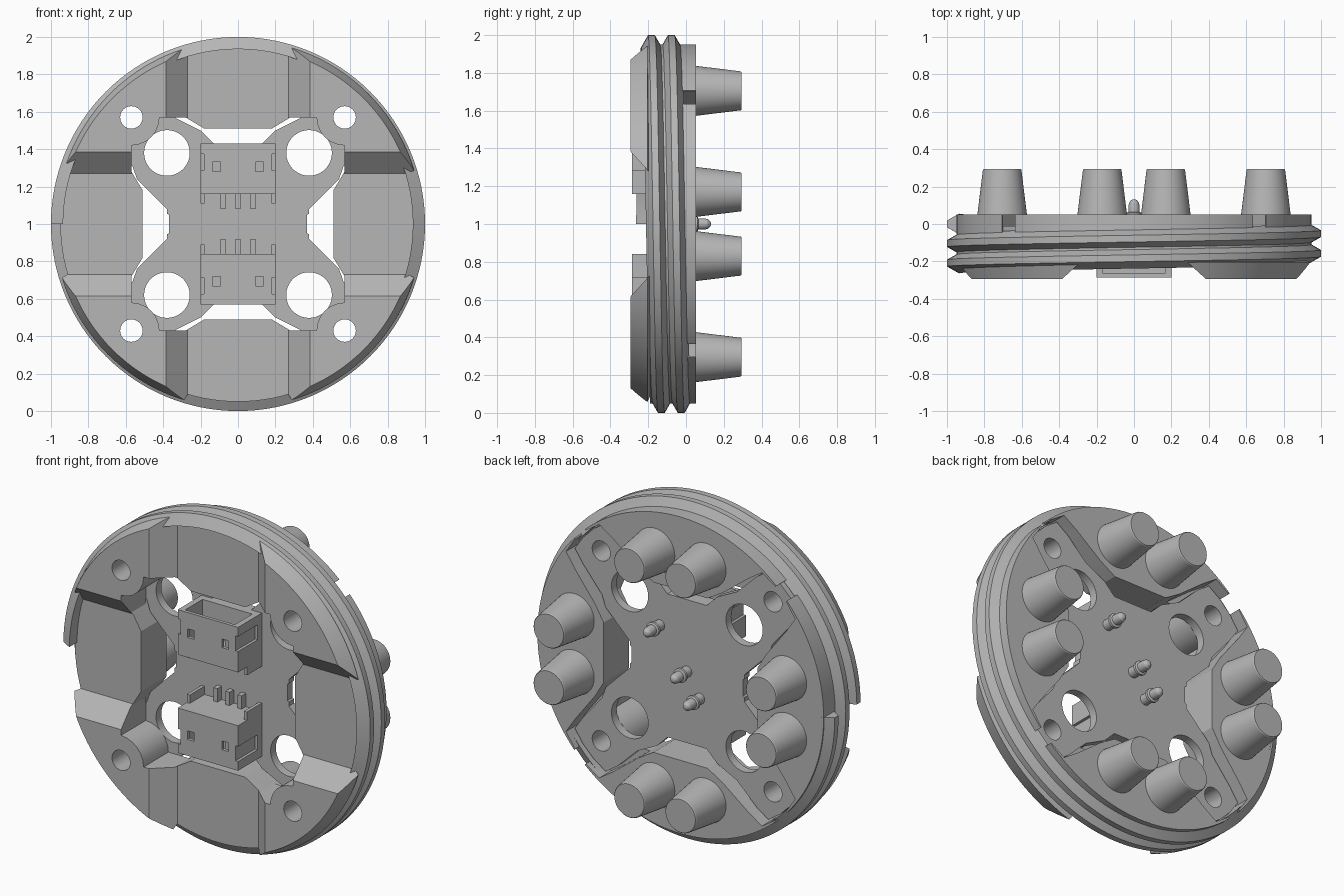
import bpy, bmesh, math
from mathutils import Vector, Matrix

cube = bpy.data.objects.get("Cube")
if cube:
    bpy.data.objects.remove(cube)

grey = bpy.data.materials.new("light_grey")
grey.use_nodes = True
GREY = (0.47, 0.47, 0.47, 1)
grey.diffuse_color = GREY
grey.node_tree.nodes["Principled BSDF"].inputs["Base Color"].default_value = GREY


def finish(name, bm):
    bmesh.ops.recalc_face_normals(bm, faces=bm.faces[:])
    me = bpy.data.meshes.new(name)
    bm.to_mesh(me)
    bm.free()
    me.materials.append(grey)
    ob = bpy.data.objects.new(name, me)
    bpy.context.collection.objects.link(ob)
    return ob


def prism(name, points, lo, hi, axis="Y"):
    """Extrude a 2D outline along Y (x,z), Z (x,y) or X (z,y)."""
    place = {"Y": lambda a, b, d: (a, d, b + 1),
             "Z": lambda a, b, d: (a, b, d + 1),
             "X": lambda a, b, d: (d, b, a + 1)}[axis]
    bm = bmesh.new()
    face = bm.faces.new([bm.verts.new(place(a, b, lo)) for a, b in points])
    top = bmesh.ops.extrude_face_region(bm, geom=[face])["geom"]
    shift = Vector(place(0, 0, hi)) - Vector(place(0, 0, lo))
    bmesh.ops.translate(bm, vec=shift, verts=[v for v in top if isinstance(v, bmesh.types.BMVert)])
    return finish(name, bm)


def box(name, x0, x1, y0, y1, z0, z1):
    """Box with z measured from the disc centre."""
    z0, z1 = sorted((z0, z1))
    return prism(name, [(x0, z0), (x1, z0), (x1, z1), (x0, z1)], y0, y1)


def lathe(name, profile, x=0, z=0, steps=48):
    """Revolve (radius, y) points around the Y direction."""
    bm = bmesh.new()
    rings = []
    for r, y in profile:
        rings.append([bm.verts.new((x + r * math.cos(2 * math.pi * i / steps), y,
                                    1 + z + r * math.sin(2 * math.pi * i / steps)))
                      for i in range(steps)])
    for a, b in zip(rings, rings[1:]):
        for i in range(steps):
            j = (i + 1) % steps
            bm.faces.new((a[i], a[j], b[j], b[i]))
    bm.faces.new(rings[0])
    bm.faces.new(rings[-1])
    return finish(name, bm)


def cut(ob, cutters):
    for c in cutters:
        mod = ob.modifiers.new("cut", "BOOLEAN")
        mod.operation, mod.solver, mod.object = "DIFFERENCE", "EXACT", c
    bpy.context.view_layer.update()
    dg = bpy.context.evaluated_depsgraph_get()
    me = bpy.data.meshes.new_from_object(ob.evaluated_get(dg))
    ob.modifiers.clear()
    ob.data = me
    for c in cutters:
        bpy.data.objects.remove(c)


def four_way(quarter):
    """Repeat a first-quadrant outline into a closed symmetric one."""
    pts = list(quarter)
    pts += [(-x, z) for x, z in reversed(quarter)]
    pts += [(-x, -z) for x, z in quarter]
    pts += [(x, -z) for x, z in reversed(quarter)]
    return pts


def corners(offset):
    return [(sx * offset, sz * offset) for sx in (1, -1) for sz in (1, -1)]


def screw_holes():
    return [lathe("hole", [(0.06, -0.5), (0.06, 0.5)], x, z, 32) for x, z in corners(0.57)]


# Round body with four raised front pads
body = lathe("body", [(0.95, -0.295), (0.985, -0.205), (0.95, -0.19), (0.95, 0.052)], steps=128)
channel = [(-0.27, -0.19), (0.27, -0.19), (0.402, -0.31), (-0.402, -0.31)]
arc = [(0.57 + 0.15 * math.cos(a), 0.57 + 0.15 * math.sin(a))
       for a in (math.radians(270 - 15 * i) for i in range(7))]
opening = four_way([(0.51, 0.18), (0.57, 0.28)] + arc + [(0.28, 0.57), (0.18, 0.51)])
half = [(0.51, 0.18), (0.57, 0.28), (0.70, 0.45), (0.76, 0.54), (0.70, 0.63), (0.79, 0.72)]
recess = four_way(half + [(b, a) for a, b in reversed(half)])
cut(body, [prism("channel_z", channel, -1.2, 1.2, "Z"),
           prism("channel_x", channel, -1.2, 1.2, "X"),
           prism("opening", opening, -0.5, 0.5),
           prism("recess", recess, -0.06, 0.3)] + screw_holes())

# Helical thread ridge around the rim
bm = bmesh.new()
section = [(0.935, -0.055), (1.0, -0.018), (1.0, 0.018), (0.935, 0.055)]
rings = []
N = 256
for i in range(N + 1):
    turn = -0.25 + 2 * i / N
    ang = math.pi / 2 - 2 * math.pi * turn
    rings.append([bm.verts.new((r * math.cos(ang), -0.183 + 0.105 * turn + dy,
                                1 + r * math.sin(ang))) for r, dy in section])
for a, b in zip(rings, rings[1:]):
    for k in range(4):
        bm.faces.new((a[k], a[(k + 1) % 4], b[(k + 1) % 4], b[k]))
bm.faces.new(rings[0])
bm.faces.new(rings[-1])
thread = finish("rim_thread", bm)

# Cross-shaped board set into the back
edge = [(0.37, 0.05), (0.38, 0.055), (0.38, 0.08), (0.54, 0.24), (0.565, 0.31), (0.69, 0.46),
        (0.745, 0.54), (0.69, 0.62), (0.62, 0.69), (0.54, 0.745), (0.46, 0.69),
        (0.33, 0.565), (0.20, 0.50), (0.13, 0.43)]
board = prism("board", four_way(edge), -0.06, -0.01)
cut(board, [lathe("hole", [(0.122, -0.3), (0.122, 0.3)], x, z, 48)
            for x, z in corners(0.38)] + screw_holes())

# Tapered pegs on the back
smooth = [body, board]
for s in (1, -1):
    for t in (1, -1):
        for x, z in ((s * 0.17, t * 0.705), (s * 0.705, t * 0.17)):
            smooth.append(lathe("peg", [(0.135, 0.03), (0.103, 0.29), (0.099, 0.295)], x, z))

# Spring contact pins
for x, z in ((0.18, 0.23), (0, 0), (-0.085, -0.14)):
    smooth.append(lathe("contact_pin",
                        [(0.032, -0.02), (0.032, 0.04), (0.042, 0.045), (0.042, 0.06),
                         (0.03, 0.065), (0.03, 0.095), (0.026, 0.115), (0.015, 0.128),
                         (0.004, 0.132)], x, z, 24))

# Two plug sockets, mirrored above and below the centre
for s, side in ((1, "upper"), (-1, "lower")):
    shell = box(side + "_socket", -0.2, 0.2, -0.285, -0.05, s * 0.16, s * 0.43)
    cutters = [box("cavity", -0.165, 0.165, -0.265, -0.10, s * 0.22, s * 0.5)]
    for m in (1, -1):
        a, b = sorted((m * 0.183, m * 0.25))
        cutters.append(box("side_slot", a, b, -0.4, -0.10, s * 0.285, s * 0.375))
        cutters.append(box("window", m * 0.115 - 0.021, m * 0.115 + 0.021,
                           -0.4, -0.2, s * 0.28, s * 0.332))
    cut(shell, cutters)
    for m in (1, -1):
        a, b = sorted((m * 0.18, m * 0.2))
        box(side + "_socket_foot", a, b, -0.2, -0.05, s * 0.11, s * 0.165)
    for x in (-0.08, 0, 0.08):
        box(side + "_solder_leg", x - 0.014, x + 0.014, -0.1, -0.05, s * 0.08, s * 0.17)
        box(side + "_socket_pin", x - 0.011, x + 0.011, -0.222, -0.2, s * 0.2, s * 0.38)

# Smooth shading on round parts, sharp edges kept
bpy.ops.object.select_all(action="DESELECT")
for ob in smooth + [thread]:
    ob.select_set(True)
bpy.context.view_layer.objects.active = body
bpy.ops.object.shade_smooth_by_angle(angle=math.radians(25))
